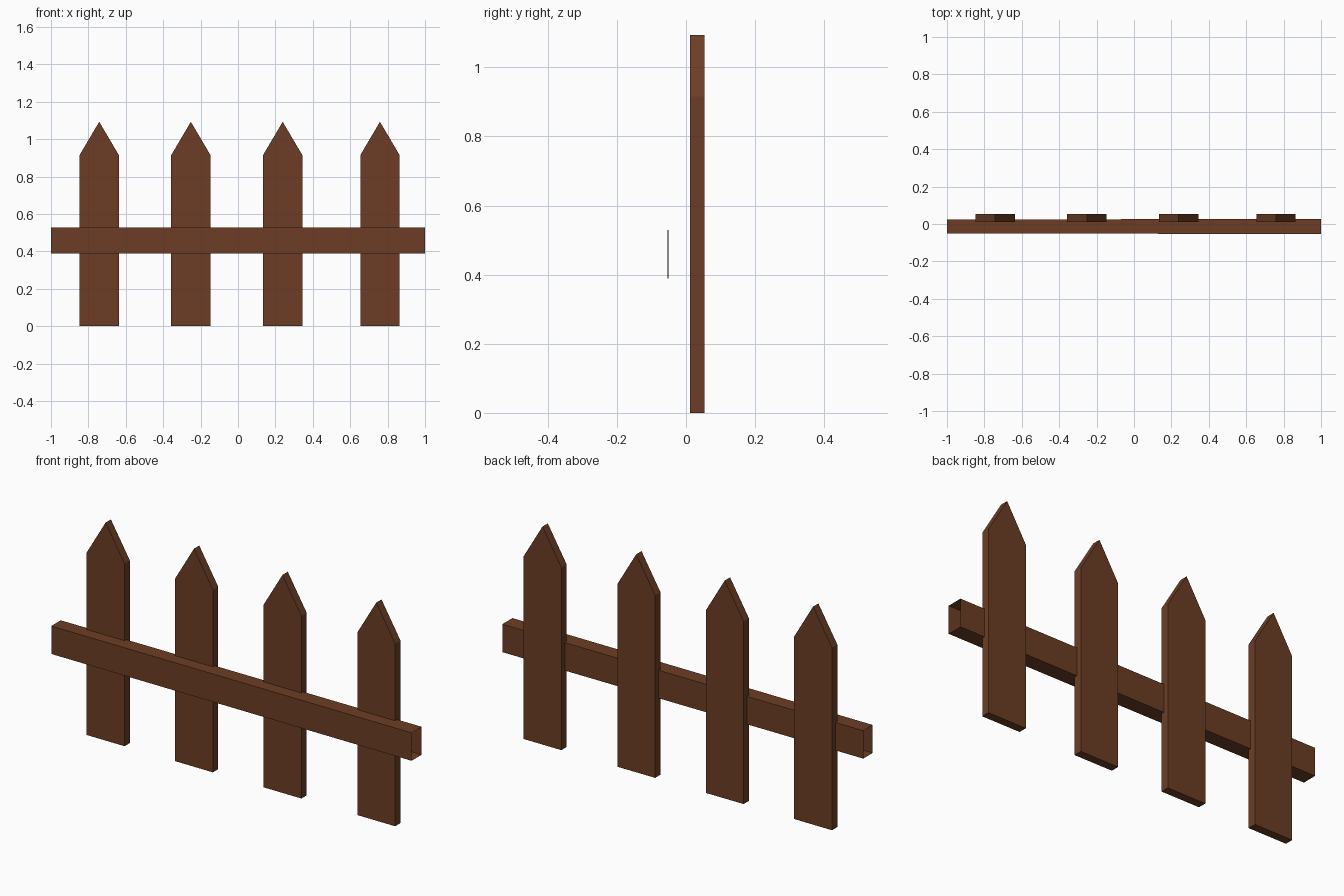
import bpy

if "Cube" in bpy.data.objects:
    bpy.data.objects.remove(bpy.data.objects["Cube"])

wood = bpy.data.materials.new("brown_wood")
wood.diffuse_color = (0.15, 0.048, 0.018, 1.0)
wood.use_nodes = True
wood.node_tree.nodes["Principled BSDF"].inputs["Base Color"].default_value = wood.diffuse_color


def add_mesh(name, verts, faces):
    mesh = bpy.data.meshes.new(name)
    mesh.from_pydata(verts, [], faces)
    mesh.materials.append(wood)
    obj = bpy.data.objects.new(name, mesh)
    bpy.context.collection.objects.link(obj)
    return obj


# Pointed pickets: a five-sided profile extruded in y
def picket(name, x, half=0.105, y0=0.011, y1=0.053, shoulder=0.915, tip=1.093):
    profile = [(-half, 0), (half, 0), (half, shoulder), (0, tip), (-half, shoulder)]
    n = len(profile)
    verts = [(x + px, y, pz) for y in (y0, y1) for px, pz in profile]
    faces = [tuple(range(n)), tuple(reversed(range(n, 2 * n)))]
    faces += [(i, i + n, (i + 1) % n + n, (i + 1) % n) for i in range(n)]
    add_mesh(name, verts, faces)


for i, x in enumerate((-0.742, -0.252, 0.239, 0.759)):
    picket(f"picket_{i + 1}", x)

# Rail: hollow box, open at both ends, very slightly wider at the right
z0, z1 = 0.389, 0.529
verts = []
for x, y0, y1 in ((-1, -0.051, 0.024), (1, -0.053, 0.027)):
    verts += [(x, y0, z0), (x, y1, z0), (x, y1, z1), (x, y0, z1)]
add_mesh("rail", verts, [(i, i + 4, (i + 1) % 4 + 4, (i + 1) % 4) for i in range(4)])

# Make the face directions point outward
for obj in bpy.context.collection.objects:
    if obj.name == "rail":
        obj.data.flip_normals()
